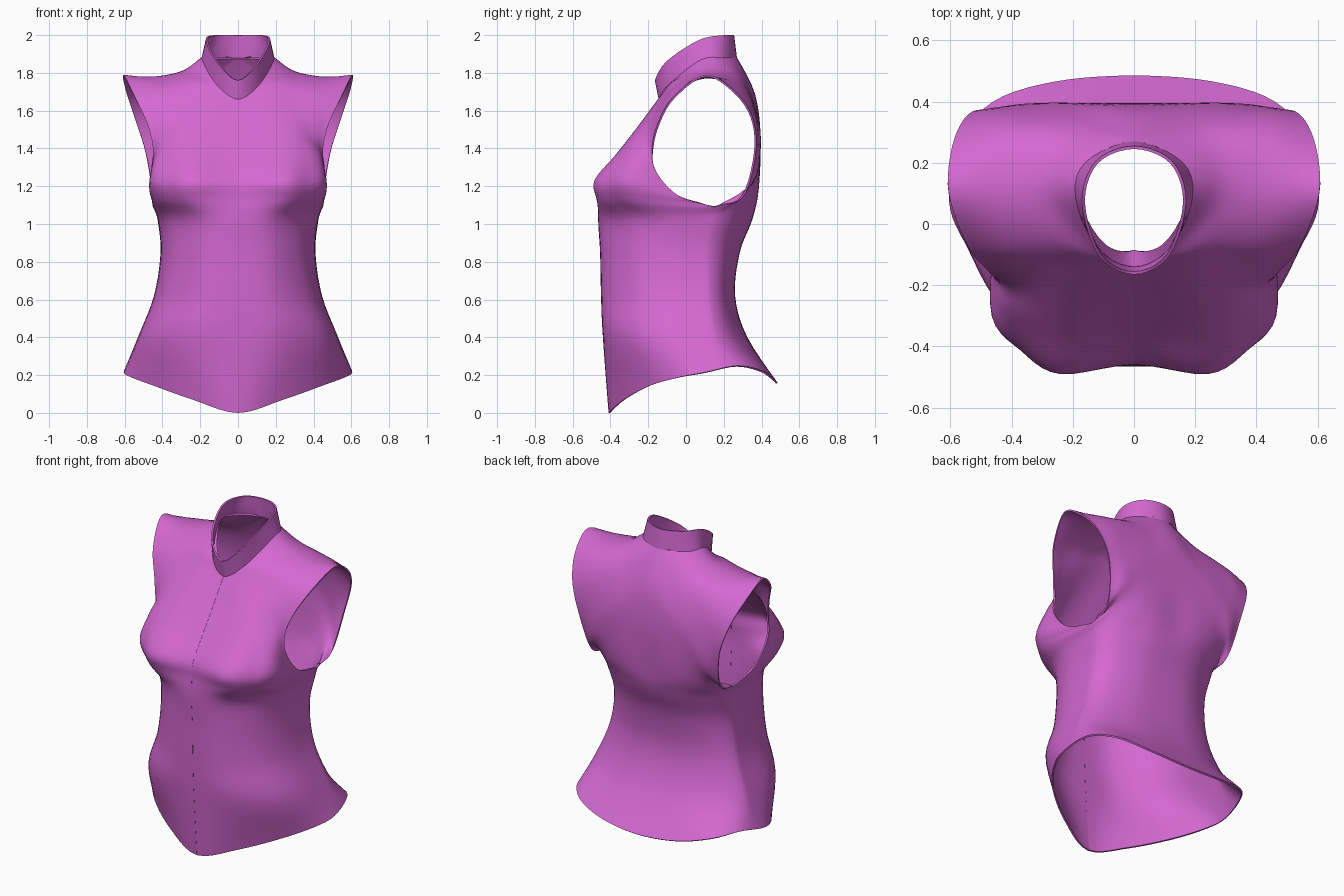
import bpy
import bmesh
import math
from mathutils import Vector

cube = bpy.data.objects.get("Cube")
if cube:
    bpy.data.objects.remove(cube, do_unlink=True)

STEPS = 5      # samples between control points
CLOTH = 0.01   # cloth thickness


def make_material(name, colour):
    mat = bpy.data.materials.new(name)
    mat.use_nodes = True
    mat.diffuse_color = colour
    bsdf = next(n for n in mat.node_tree.nodes if n.type == 'BSDF_PRINCIPLED')
    bsdf.inputs["Base Color"].default_value = colour
    return mat


def phantom(end, inner):
    """Point beyond a curve end: mirrored on the centre line, else extended."""
    if abs(end.x) < 0.001:
        return Vector((-inner.x, inner.y, inner.z))
    return end * 2 - inner


def spline(points, breaks=(), after=None):
    """Smooth curve through the points, with corners allowed at breaks."""
    last = len(points) - 1
    result = [points[0].copy()]
    for i in range(last):
        b, c = points[i], points[i + 1]
        a = phantom(b, c) if i == 0 or i in breaks else points[i - 1]
        if i + 1 == last and after is not None:
            d = after
        elif i + 1 == last or i + 1 in breaks:
            d = phantom(c, b)
        else:
            d = points[i + 2]
        for s in range(1, STEPS + 1):
            t = s / STEPS
            result.append(b + ((c - a) * t + (a * 2 - b * 5 + c * 4 - d) * t ** 2
                               + (b * 3 - a - c * 3 + d) * t ** 3) / 2)
    return result


def hundredths(rows):
    return [[Vector(p) / 100 for p in row] for row in rows]


def half_ring(width, side_y, centre_y, z):
    """Quarter of a waist ring, from the centre line out to the side seam."""
    outline = ((0, 1), (.43, .95), (.8, .7), (.97, .38), (1, 0))
    return [Vector((width * fx, side_y + (centre_y - side_y) * fy, z))
            for fx, fy in outline]


def build_cloth(name, grid, front_end, material):
    """Mesh a half grid of points, mirror it and give it thickness."""
    bm = bmesh.new()
    verts = []
    for i, row in enumerate(grid):
        gap = 0.0004 if i <= front_end else 0.0   # slit of the front opening
        verts.append([bm.verts.new((max(p.x, gap), p.y, p.z)) for p in row])
    for low, high in zip(verts, verts[1:]):
        for j in range(len(low) - 1):
            bm.faces.new((low[j], low[j + 1], high[j + 1], high[j]))
    bmesh.ops.remove_doubles(bm, verts=bm.verts, dist=0.0002)
    mesh = bpy.data.meshes.new(name)
    bm.to_mesh(mesh)
    bm.free()
    mesh.materials.append(material)
    obj = bpy.data.objects.new(name, mesh)
    bpy.context.collection.objects.link(obj)

    mirror = obj.modifiers.new("Mirror", 'MIRROR')
    mirror.merge_threshold = 0.0002
    solid = obj.modifiers.new("Thickness", 'SOLIDIFY')
    solid.thickness = CLOTH
    solid.offset = -1
    bpy.ops.object.select_all(action='DESELECT')
    obj.select_set(True)
    bpy.context.view_layer.objects.active = obj
    for modifier in ("Mirror", "Thickness"):
        bpy.ops.object.modifier_apply(modifier=modifier)
    bpy.ops.object.shade_smooth_by_angle(angle=math.radians(50))
    return obj


orchid = make_material("orchid cloth", (0.66, 0.14, 0.64, 1))

# Hem, dipping to a point in front and to a tail behind
front_hem, back_hem = hundredths([
    [(0, -41, 0), (24, -33, 7), (45, -19, 14.5), (57, -3, 19), (60.5, 10, 21.5)],
    [(0, 48.5, 16), (26, 46.5, 18), (46, 40, 22.5), (57, 27, 25), (60.5, 10, 21.5)],
])

# Skirt and waist rings: width, side y, front y, back y, height
waist = [
    (.53, .09, -.44, .325, .4),
    (.445, .07, -.45, .26, .62),
    (.41, .06, -.455, .285, .85),
    (.425, .08, -.465, .35, 1.02),
]
front_waist = [front_hem] + [half_ring(w, sy, f, z) for w, sy, f, b, z in waist]
back_waist = [back_hem] + [half_ring(w, sy, b, z) for w, sy, f, b, z in waist]

# Bust and chest, each row from the centre out to the armhole
chest = hundredths([
    [(0, -46, 113), (23, -47, 113), (36, -39, 113), (44.5, -24, 112), (44.5, 15, 109)],
    [(0, -45, 123), (24, -48.5, 123), (37, -41, 123), (46.5, -30, 122), (46, -4, 115)],
    [(0, -36, 136), (23, -37, 137), (36, -32, 138), (44, -26, 135), (46, -16, 128)],
    [(0, -25, 151), (20, -26, 151), (32, -24, 150), (41, -21, 145), (45, -18, 140)],
    [(0, -14.5, 166), (16, -14, 167), (30, -14, 164), (41, -15, 159), (48, -15, 153)],
    [(11.5, -9, 174), (21, -6, 176), (32, -5, 174), (44, -6, 171), (54.5, -7, 167)],
])

# Shoulder line, then down the upper back
shoulder_and_back = hundredths([
    [(19, 8, 187), (29, 10, 181), (40, 10, 178.5), (50, 10, 178), (60.5, 10, 179)],
    [(16, 20, 188), (26, 24, 180), (38, 26, 176), (48, 26, 174), (59.5, 25, 171)],
    [(0, 27, 188), (18, 32, 174), (32, 34, 168), (45, 35.5, 162), (55, 35, 157)],
    [(0, 36.5, 169), (18, 38.5, 156), (30, 39, 150), (42, 38.5, 143), (49, 37, 138)],
    [(0, 39.5, 145), (18, 39.5, 138), (30, 39, 133), (40, 37, 125), (45, 30, 114)],
    [(0, 37.5, 115), (16, 38, 115), (30, 35, 114), (40, 28, 113), (44.5, 15, 109)],
])

net = front_waist + chest + shoulder_and_back + back_waist[::-1]
underarm = len(front_waist)
neck_front = underarm + 4
neck_back = underarm + 8
back_underarm = len(net) - 1 - underarm

# Columns run up the front, over the shoulder and down the back
columns = [spline(list(column), breaks) for column, breaks in zip(
    zip(*net), ((neck_front, neck_back), (), (), (), (underarm, back_underarm)))]
rows = [list(row) for row in zip(*columns)]
body = []
for i, row in enumerate(rows):
    below_armhole = i <= underarm * STEPS or i >= back_underarm * STEPS
    body.append(spline(row, after=rows[-1 - i][3] if below_armhole else None))
build_cloth("bodice", body, neck_front * STEPS, orchid)

# Standing collar, rising from the neckline, with a facing turned in at its foot
neckline = columns[0][neck_front * STEPS:neck_back * STEPS + 1]
collar_top = spline(hundredths([
    [(0, -16.5, 176), (11.5, -10.5, 186), (17, 7, 197.5), (12.5, 20.5, 200), (0, 25.5, 200)]])[0])
collar = []
for i, (base, top) in enumerate(zip(neckline, collar_top)):
    turn_in = 0.27 * (1 - i / (len(neckline) - 1)) ** 2
    facing = base.lerp(Vector((0, 0.08, base.z)), turn_in)
    collar.append([facing] + [base.lerp(top, k / 4) for k in range(5)])
# Swap rows and columns so the cloth faces outward
collar = [list(level) for level in zip(*collar)]
build_cloth("collar", collar, -1, orchid)
